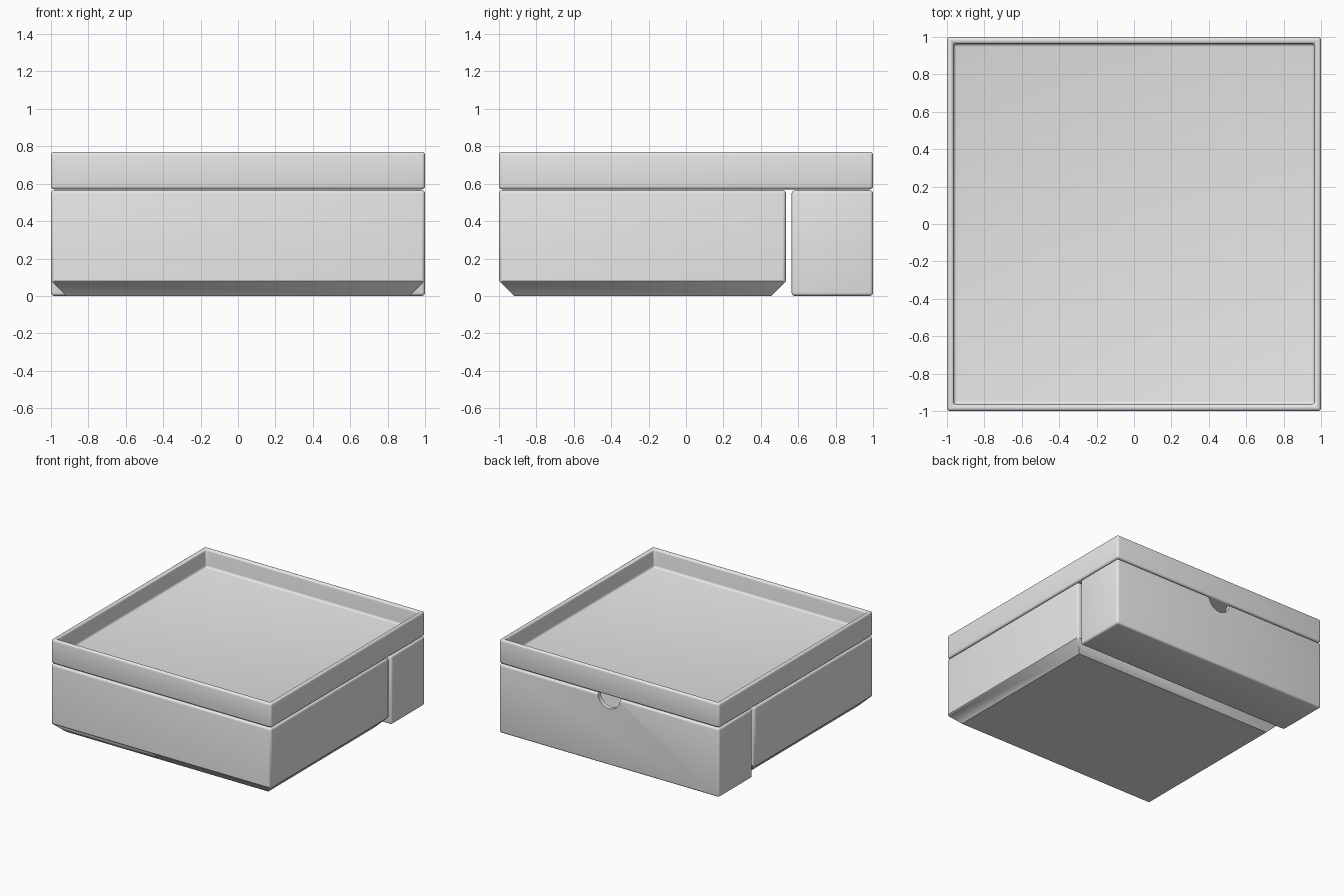
import bpy, bmesh, math
from mathutils import Vector

cube = bpy.data.objects.get("Cube")
if cube:
    bpy.data.objects.remove(cube, do_unlink=True)

grey = bpy.data.materials.new("plain grey")
grey.use_nodes = True
colour = (0.8, 0.8, 0.8, 1)
grey.diffuse_color = colour
grey.node_tree.nodes["Principled BSDF"].inputs["Base Color"].default_value = colour

WALL = 0.05
ROUND = 0.018


def apply_all(obj):
    bpy.ops.object.select_all(action="DESELECT")
    obj.select_set(True)
    bpy.context.view_layer.objects.active = obj
    for mod in list(obj.modifiers):
        bpy.ops.object.modifier_apply(modifier=mod.name)


def open_box(name, low, high, floor, chamfer=0, cutter=None):
    """Open-topped box with rounded edges and an optional chamfered base."""
    low, high = Vector(low), Vector(high)
    bm = bmesh.new()
    bmesh.ops.create_cube(bm, size=1)
    for v in bm.verts:
        v.co = (low + high) / 2 + v.co * (high - low)

    # Hollow out from the top
    top = max(bm.faces, key=lambda f: f.calc_center_median().z)
    bmesh.ops.inset_individual(bm, faces=[top], thickness=WALL)
    well = bmesh.ops.extrude_discrete_faces(bm, faces=[top])["faces"][0]
    for v in well.verts:
        v.co.z = floor

    # Chamfer around the base
    if chamfer:
        edges = [e for e in bm.edges if all(v.co.z < low.z + 0.001 for v in e.verts)]
        bmesh.ops.bevel(bm, geom=edges, offset=chamfer, segments=1, affect="EDGES")
    bmesh.ops.recalc_face_normals(bm, faces=bm.faces)

    mesh = bpy.data.meshes.new(name)
    bm.to_mesh(mesh)
    bm.free()
    obj = bpy.data.objects.new(name, mesh)
    bpy.context.collection.objects.link(obj)
    mesh.materials.append(grey)

    bevel = obj.modifiers.new("rounded edges", "BEVEL")
    bevel.width = ROUND
    bevel.segments = 4
    bevel.limit_method = "ANGLE"
    bevel.angle_limit = math.radians(65)
    if cutter:
        cut = obj.modifiers.new("finger notch", "BOOLEAN")
        cut.operation = "DIFFERENCE"
        cut.solver = "EXACT"
        cut.object = cutter
    apply_all(obj)
    bpy.ops.object.shade_smooth_by_angle(angle=math.radians(35))
    return obj


# Shallow tray resting on top
open_box("top_tray", (-1, -1, 0.57), (1, 1, 0.77), floor=0.62)

# Main box with a chamfered base
open_box("main_box", (-1, -1, 0), (1, 0.535, 0.565), floor=0.1, chamfer=0.08)

# Rear box with a half-round finger notch in its back wall
bpy.ops.mesh.primitive_cylinder_add(vertices=48, radius=0.1, depth=0.2,
                                    location=(0, 1, 0.565),
                                    rotation=(math.pi / 2, 0, 0))
notch = bpy.context.object
notch.name = "notch_cutter"
notch.hide_render = True
notch.data.materials.append(grey)
open_box("rear_box", (-1, 0.565, 0), (1, 1, 0.565), floor=0.05, cutter=notch)
bpy.data.objects.remove(notch, do_unlink=True)
